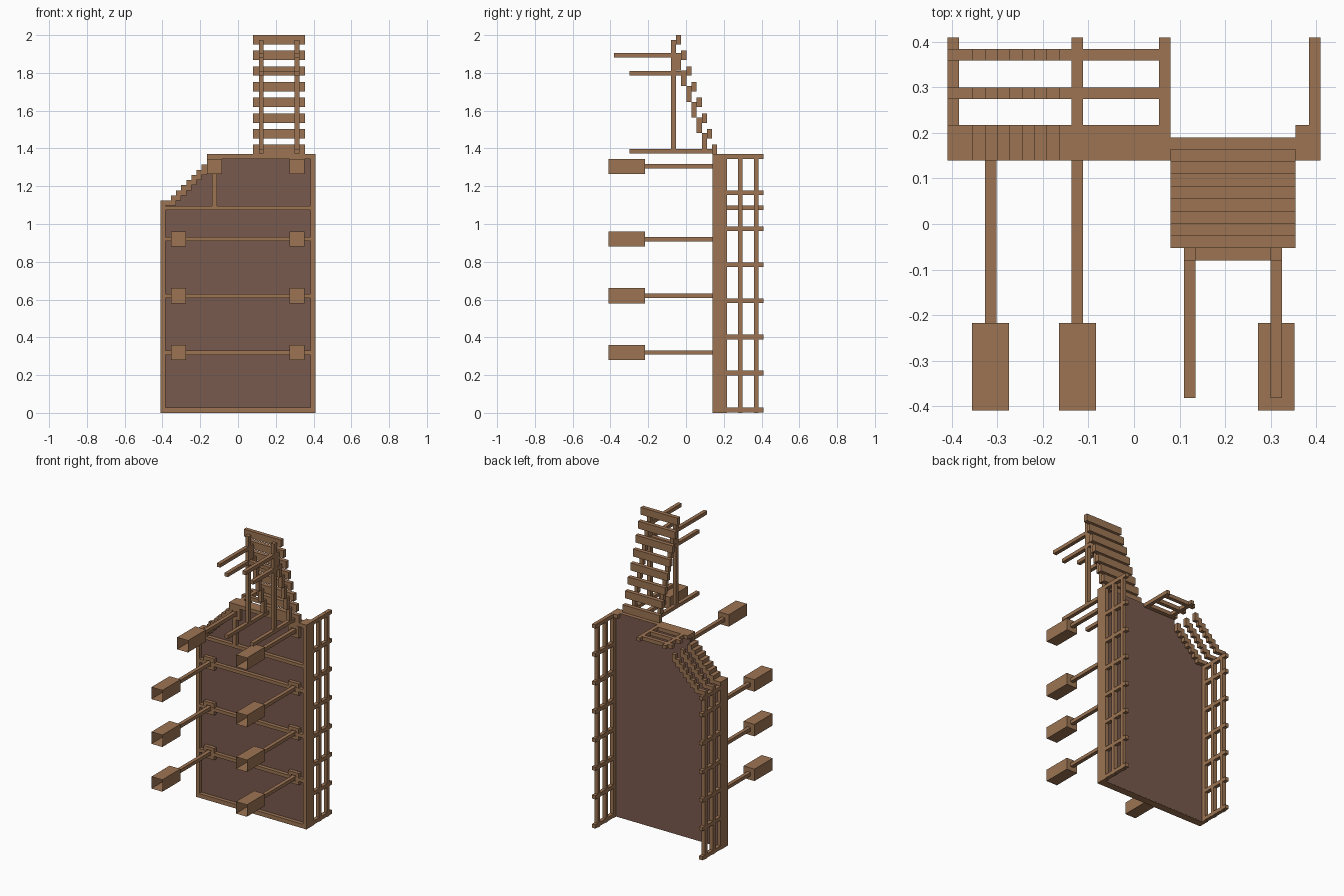
import bpy, bmesh

if "Cube" in bpy.data.objects:
    bpy.data.objects.remove(bpy.data.objects["Cube"])

def material(name, rgb):
    m = bpy.data.materials.new(name)
    m.diffuse_color = (*rgb, 1)
    m.use_nodes = True
    m.node_tree.nodes["Principled BSDF"].inputs["Base Color"].default_value = m.diffuse_color
    return m

WOOD = material("wood", (0.335, 0.175, 0.087))
DARK = material("dark_panel", (0.19, 0.102, 0.075))

def finish(name, bm, mat):
    me = bpy.data.meshes.new(name)
    bm.to_mesh(me)
    bm.free()
    me.materials.append(mat)
    ob = bpy.data.objects.new(name, me)
    bpy.context.collection.objects.link(ob)
    return ob

def box(name, x, y, z, open_front=False):
    """Box from (min, max) ranges, optionally without its -y face."""
    bm = bmesh.new()
    bmesh.ops.create_cube(bm, size=1)
    for v in bm.verts:
        v.co = [r[0] + (c + 0.5) * (r[1] - r[0]) for c, r in zip(v.co, (x, y, z))]
    if open_front:
        bm.normal_update()
        front = [f for f in bm.faces if f.normal.y < -0.9]
        bmesh.ops.delete(bm, geom=front, context='FACES')
    return finish(name, bm, WOOD)

def mid(c, w):
    return (c - w / 2, c + w / 2)

E, T = 0.41, 0.025            # board half width, bar thickness
FRAME = (0.14, 0.19)
RAILS = [(0.19, 0.218), (0.275, 0.30), (0.359, 0.385)]
N, S = 7, 0.0271              # corner steps
X0, Z0, TOP = -0.355, 1.124, 1.37

# dark backing panel with stepped corner
i = 0.003
outline = [(-E + i, i), (E - i, i), (E - i, TOP - i), (X0 + N * S + i, TOP - i)]
for k in reversed(range(N)):
    z = Z0 + (k + 1) * S - i
    outline += [(X0 + (k + 1) * S + i, z), (X0 + k * S + i, z)]
outline += [(X0 + i, Z0 - i), (-E + i, Z0 - i)]
bm = bmesh.new()
face = bm.faces.new([bm.verts.new((x, 0.165, z)) for x, z in outline])
ext = bmesh.ops.extrude_face_region(bm, geom=[face])
for v in ext["geom"]:
    if isinstance(v, bmesh.types.BMVert):
        v.co.y = 0.1905
bmesh.ops.recalc_face_normals(bm, faces=bm.faces)
finish("back_panel", bm, DARK)

# rim and rails: each runs up the left, over the steps and along the top
for n, y in enumerate([FRAME] + RAILS):
    tag = "frame" if n == 0 else f"rail_{n}"
    box(tag + "_left", (-E, -E + T), y, (0, Z0))
    box(tag + "_right", (E - T, E), y, (0, TOP))
    box(tag + "_shoulder", (-E, X0 + S), y, (Z0 - T, Z0))
    for k in range(N):
        z = Z0 + (k + 1) * S
        box(tag + "_step", (X0 + k * S, X0 + (k + 1) * S), y, (z - 0.054, z))
    end = E if n == 0 else 0.08
    box(tag + "_top", (X0 + N * S, end), y, (TOP - T, TOP))
box("frame_bottom", (-E, E), FRAME, (0, 0.028))
box("rail_corner", (0.355, E), RAILS[0], (TOP - T, TOP))

# rungs tying the rails together
for k in range(8):
    z = mid(0.02 + 0.191 * k, 0.025)
    if k == 0:
        z = (0.003, 0.028)
    box("right_rung", (E - T, E), (0.19, E), z)
    if k < 6:
        box("left_rung", (-E, -E + T), (0.19, E), z)
box("left_rung", (-E, -E + T), (0.19, E), (1.073, 1.098))
for x in (-0.1245, 0.0675):
    box("top_rung", mid(x, T), (0.19, E), (TOP - T, TOP))

# front battens
for z in (0.318, 0.618, 0.92, 1.085):
    box("batten", (-E + T, E - T), (0.14, 0.166), mid(z, 0.022))
box("upright_batten", mid(-0.1245, T), (0.14, 0.166), (1.085, TOP - T))

# pegs: rod with hollow end cup and square bracket on the board
def peg(x, z):
    box("peg_rod", mid(x, T), (-0.22, 0.165), mid(z, 0.023))
    box("peg_cup", mid(x, 0.081), (-E, -0.218), mid(z, 0.08), open_front=True)
    for s in (-1, 1):
        box("bracket_side", mid(x + s * 0.0285, 0.022), (0.141, 0.166), mid(z, 0.078))
        box("bracket_bar", mid(x, 0.04), (0.141, 0.166), mid(z + s * 0.0285, 0.022))

for z in (0.32, 0.62, 0.92):
    peg(-0.315, z)
    peg(0.3125, z)
peg(-0.1245, 1.305)
peg(0.3125, 1.305)

# leaning ladder of slats above the board
for k in range(8):
    y, z = 0.138 - 0.0273 * k, 1.37 + 0.083 * k
    box("slat", (0.08, 0.355), (y, y + 0.0273), (z, z + 0.05 if k < 7 else 2.0))
    if 0 < k < 7:
        for x in (0.1225, 0.3125):
            box("stringer", mid(x, T), (y - 0.0273, y), (z - 0.055, z + 0.028))

# ladder supports and their arms
for x in (0.1225, 0.3125):
    box("ladder_post", mid(x, T), (-0.08, -0.053), (1.375, 1.975))
    box("lower_arm", mid(x, T), (-0.30, 0.14), (1.373, 1.396))
    box("middle_arm", mid(x, T), (-0.30, 0.0), (1.787, 1.81))
    box("upper_arm", mid(x, T), (-0.382, -0.026), (1.882, 1.906))
box("ladder_crossbar", (0.11, 0.325), (-0.08, -0.053), (1.787, 1.81))
